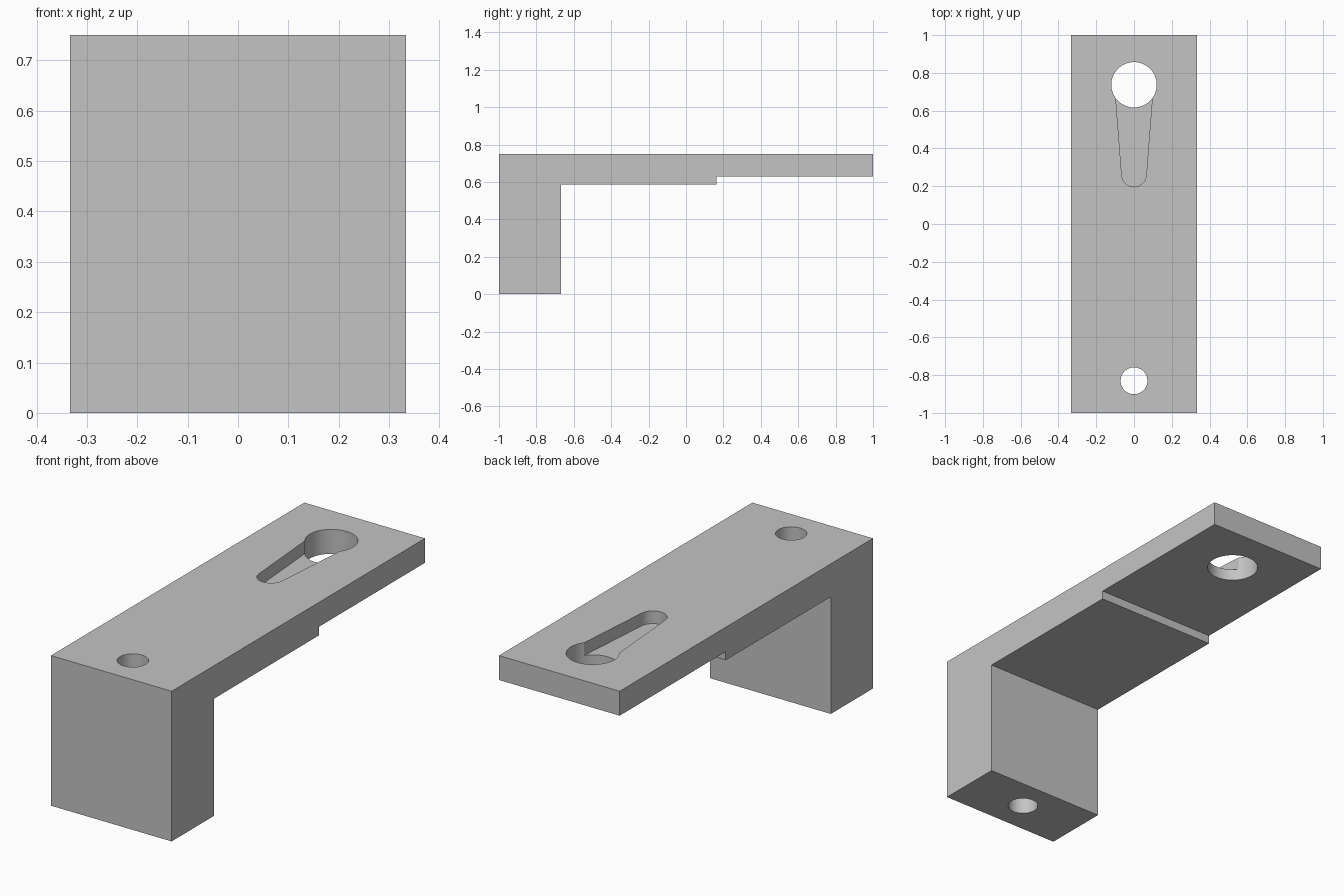
import bpy
import bmesh
from math import cos, sin, radians
from mathutils import Vector

default = bpy.data.objects.get("Cube")
if default:
    bpy.data.objects.remove(default, do_unlink=True)

WIDTH, TOP = 0.667, 0.75

grey = bpy.data.materials.new("plain grey")
grey.use_nodes = True
grey.diffuse_color = (0.55, 0.55, 0.55, 1)
grey.node_tree.nodes["Principled BSDF"].inputs["Base Color"].default_value = (0.55, 0.55, 0.55, 1)


def prism(name, points, offset):
    """Extrude a closed outline of 3D points along an offset."""
    bm = bmesh.new()
    face = bm.faces.new([bm.verts.new(p) for p in points])
    result = bmesh.ops.extrude_face_region(bm, geom=[face])
    verts = [g for g in result["geom"] if isinstance(g, bmesh.types.BMVert)]
    bmesh.ops.translate(bm, verts=verts, vec=Vector(offset))
    bmesh.ops.recalc_face_normals(bm, faces=bm.faces[:])
    mesh = bpy.data.meshes.new(name)
    bm.to_mesh(mesh)
    bm.free()
    mesh.materials.append(grey)
    obj = bpy.data.objects.new(name, mesh)
    bpy.context.collection.objects.link(obj)
    return obj


def arc(y, radius, start, end, steps, z):
    """Points on an arc centred on x = 0."""
    angles = [radians(start + (end - start) * i / steps) for i in range(steps + 1)]
    return [(radius * cos(a), y + radius * sin(a), z) for a in angles]


def cut(target, cutter):
    """Subtract a cutter, apply the result and remove the cutter."""
    cutter.hide_render = True
    mod = target.modifiers.new(cutter.name, "BOOLEAN")
    mod.operation = "DIFFERENCE"
    mod.solver = "EXACT"
    mod.object = cutter
    bpy.context.view_layer.objects.active = target
    bpy.ops.object.modifier_apply(modifier=mod.name)
    bpy.data.objects.remove(cutter, do_unlink=True)


# Bracket body: leg, thick arm and thinner end plate in one side profile
profile = [(-1, 0), (-0.667, 0), (-0.667, 0.585), (0.163, 0.585),
           (0.163, 0.628), (1, 0.628), (1, TOP), (-1, TOP)]
bracket = prism("bracket", [(-WIDTH / 2, y, z) for y, z in profile], (WIDTH, 0, 0))

# Through holes: screw hole down the leg, large hole in the end plate
for name, y, radius in (("screw_hole", -0.83, 0.071), ("key_hole", 0.737, 0.12)):
    outline = arc(y, radius, 0, 360, 64, -0.1)[:-1]
    cut(bracket, prism(name, outline, (0, 0, 1)))

# Blind tapered slot with a rounded tip, opening into the large hole
FLOOR = TOP - 0.0635
slot = arc(0.262, 0.065, -175.5, -4.5, 24, FLOOR)
slot += [(0.102, 0.737, FLOOR), (-0.102, 0.737, FLOOR)]
cut(bracket, prism("tapered_slot", slot, (0, 0, 0.2)))

# Smooth hole walls, crisp edges elsewhere
bpy.ops.object.select_all(action="DESELECT")
bracket.select_set(True)
bpy.context.view_layer.objects.active = bracket
bpy.ops.object.shade_smooth_by_angle(angle=radians(30))
